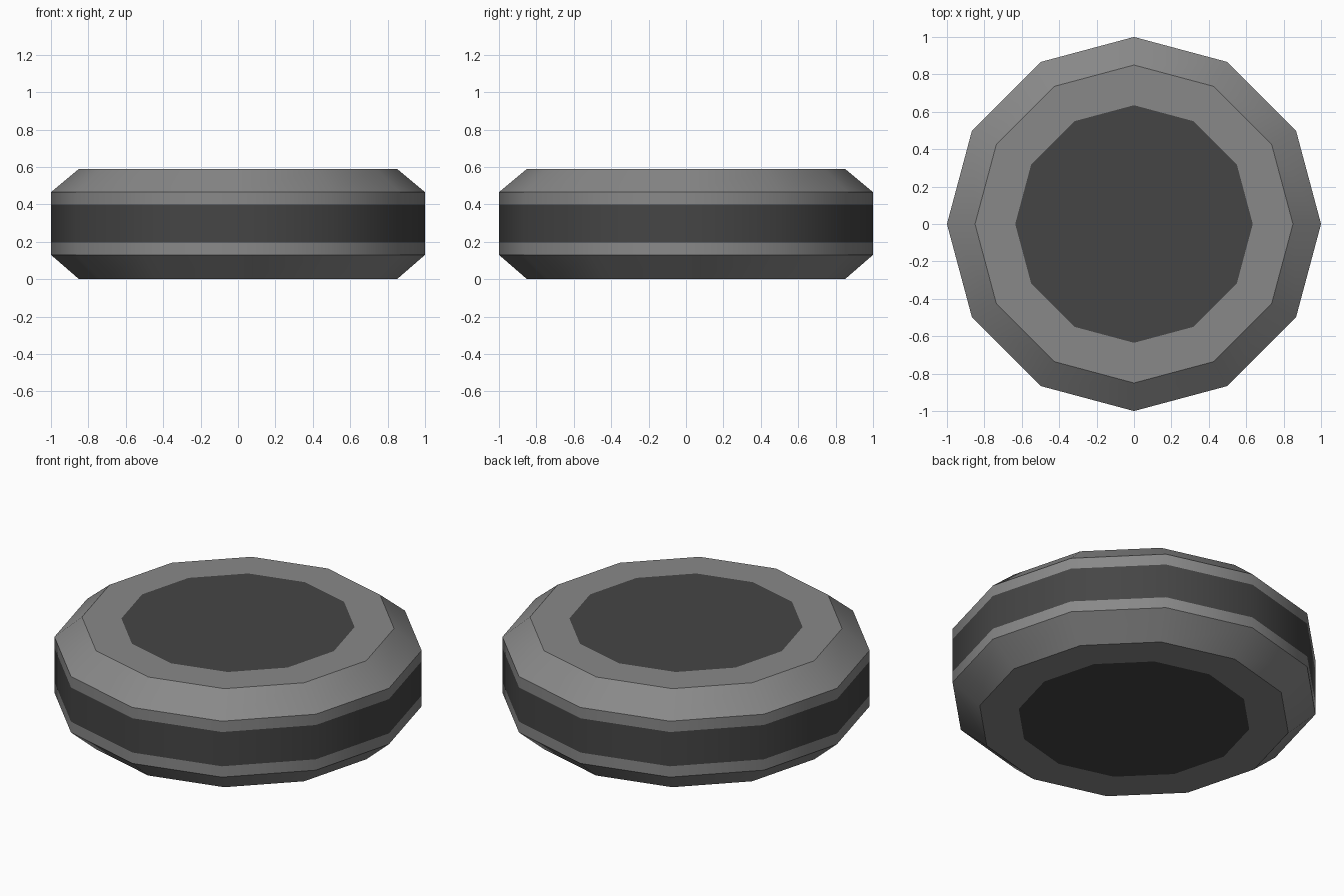
import bpy, bmesh
from math import cos, sin, pi, radians

if "Cube" in bpy.data.objects:
    bpy.data.objects.remove(bpy.data.objects["Cube"])

SIDES = 12
# Profile from bottom centre panel to top centre panel: radius, height
PROFILE = [(0.635, 0), (0.85, 0), (1, 0.13), (1, 0.195),
           (1, 0.40), (1, 0.465), (0.85, 0.59), (0.635, 0.59)]
DARK_BAND = 3  # profile segment forming the dark side stripe


def material(name, value):
    mat = bpy.data.materials.new(name)
    mat.diffuse_color = (value, value, value, 1)
    mat.use_nodes = True
    mat.node_tree.nodes["Principled BSDF"].inputs["Base Color"].default_value = mat.diffuse_color
    return mat


bm = bmesh.new()
rings = [[bm.verts.new((r * cos(2 * pi * i / SIDES), r * sin(2 * pi * i / SIDES), z))
          for i in range(SIDES)] for r, z in PROFILE]

# Rim, chamfers and side stripe
for k, (low, high) in enumerate(zip(rings, rings[1:])):
    for i in range(SIDES):
        j = (i + 1) % SIDES
        face = bm.faces.new((low[i], low[j], high[j], high[i]))
        face.material_index = int(k == DARK_BAND)

# Dark centre panels, bottom and top
for loop in (rings[0][::-1], rings[-1]):
    bm.faces.new(loop).material_index = 1

bmesh.ops.recalc_face_normals(bm, faces=bm.faces)
mesh = bpy.data.meshes.new("chamfered_disc")
bm.to_mesh(mesh)
bm.free()

mesh.materials.append(material("light_grey", 0.25))
mesh.materials.append(material("dark_grey", 0.06))

# Round the sides, keep the chamfer edges crisp
mesh.shade_smooth()
mesh.set_sharp_from_angle(angle=radians(35))

disc = bpy.data.objects.new("chamfered_disc", mesh)
bpy.context.collection.objects.link(disc)
